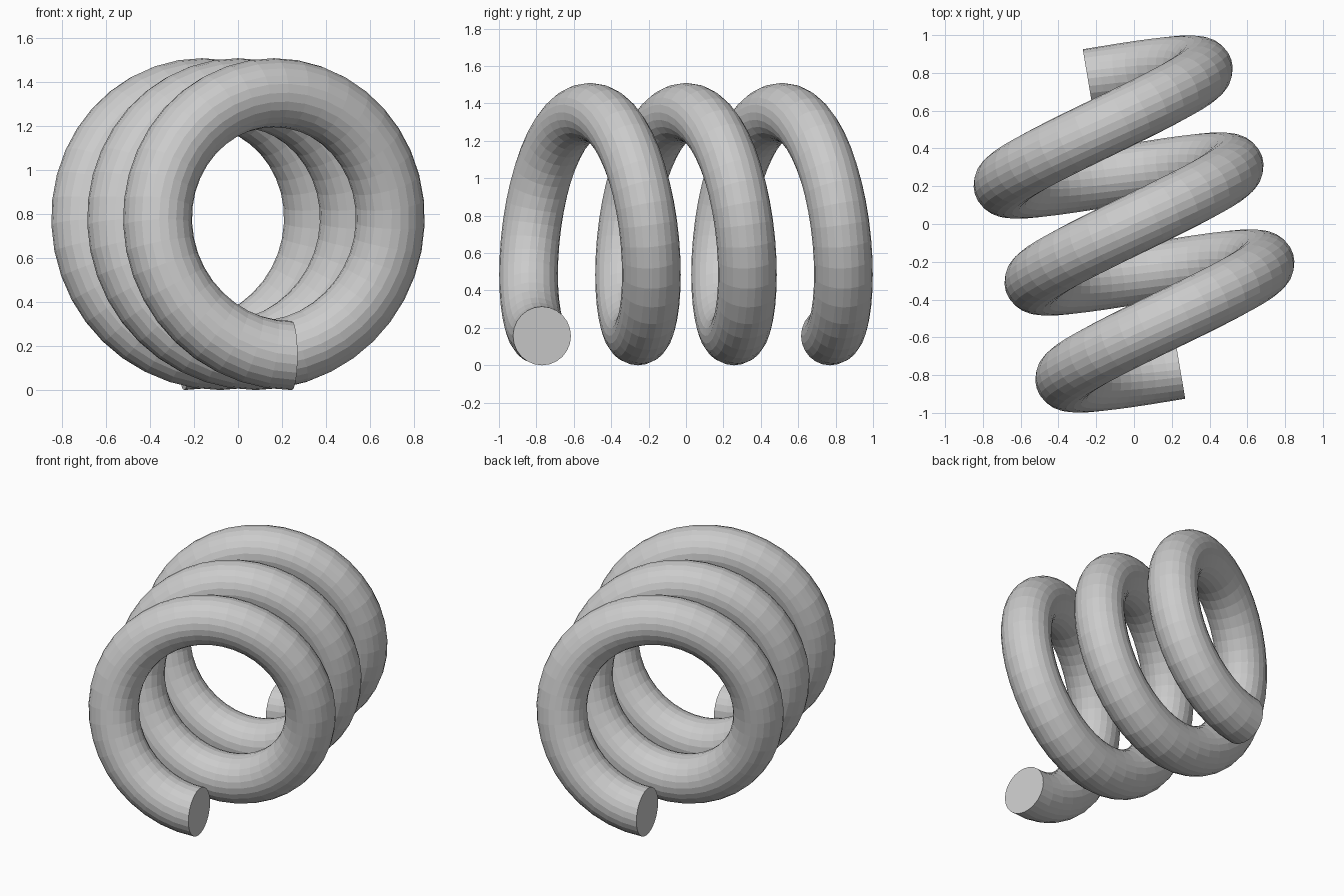
import bpy, bmesh
from math import sin, cos, pi, tau
from mathutils import Vector

if "Cube" in bpy.data.objects:
    bpy.data.objects.remove(bpy.data.objects["Cube"])

TURNS, STEPS, SIDES = 3, 40, 24
COIL_R, WIRE_R, MID_Z = 0.598, 0.157, 0.755

# Coil axis lies flat, turned slightly away from y
start = Vector((0.245, -0.77, MID_Z))
travel = Vector((-0.49, 1.54, 0))
axis = travel.normalized()
side = axis.cross(Vector((0, 0, 1)))
up = Vector((0, 0, 1))


def ring(t):
    """Wire cross-section, square to the helix, at t turns."""
    a = tau * t
    out = -side * sin(a) - up * cos(a)
    centre = start + travel * (t / TURNS) + out * COIL_R
    tangent = (travel / TURNS + (-side * cos(a) + up * sin(a)) * tau * COIL_R).normalized()
    across = tangent.cross(out)
    return [centre + WIRE_R * (out * cos(b) + across * sin(b))
            for b in (tau * k / SIDES for k in range(SIDES))]


# Sweep the wire along the helix and cap both ends
bm = bmesh.new()
n = TURNS * STEPS
rings = [[bm.verts.new(p) for p in ring(i / STEPS)] for i in range(n + 1)]
for r0, r1 in zip(rings, rings[1:]):
    for k in range(SIDES):
        j = (k + 1) % SIDES
        bm.faces.new((r0[k], r0[j], r1[j], r1[k]))
bm.faces.new(rings[0])
bm.faces.new(rings[-1])
bmesh.ops.recalc_face_normals(bm, faces=bm.faces[:])

mesh = bpy.data.meshes.new("coil_spring")
bm.to_mesh(mesh)
bm.free()
bpy.context.collection.objects.link(bpy.data.objects.new("coil_spring", mesh))
